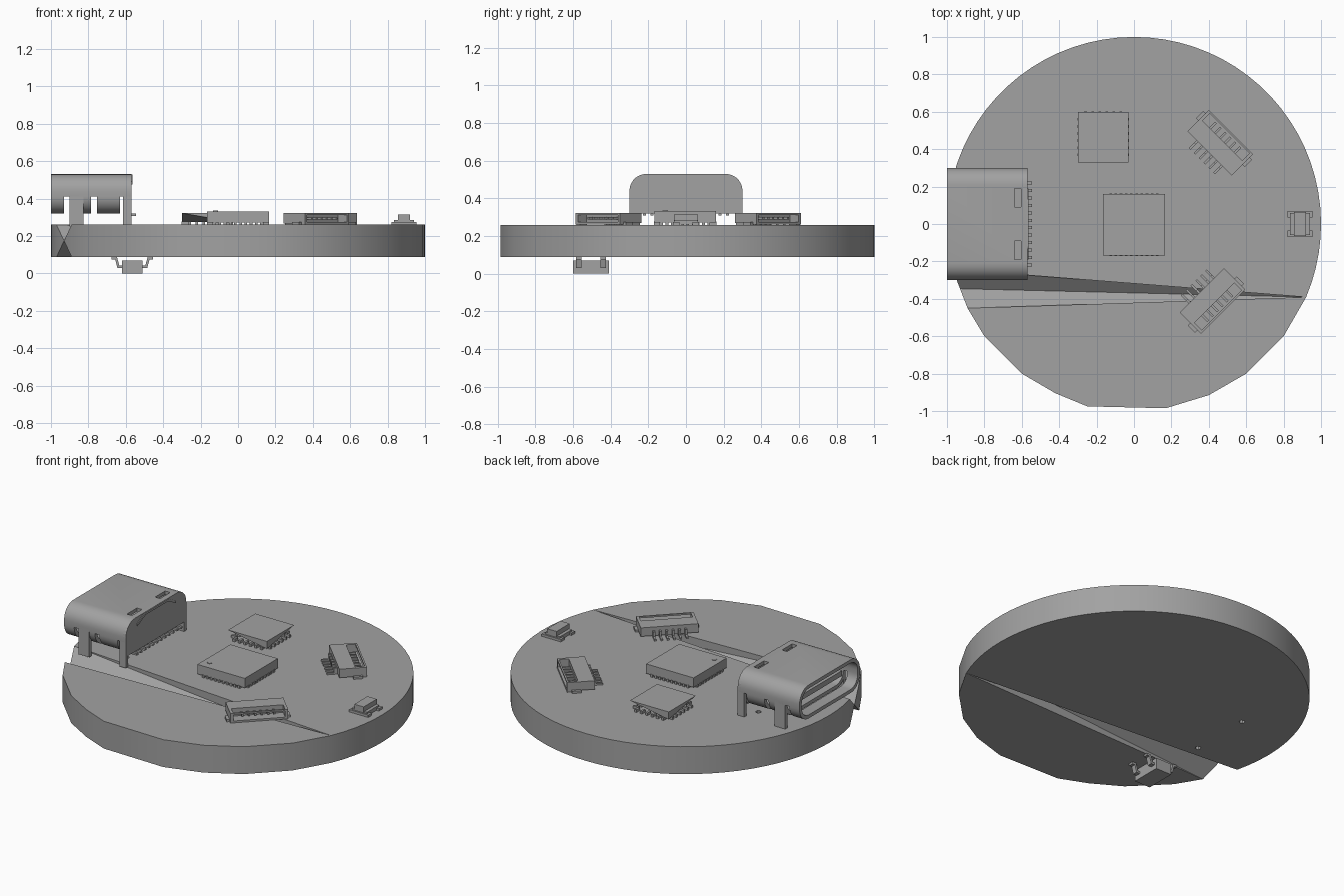
import bpy, bmesh, math
from mathutils import Matrix, Vector

if "Cube" in bpy.data.objects:
    bpy.data.objects.remove(bpy.data.objects["Cube"])

grey = bpy.data.materials.new("plain_grey")
grey.diffuse_color = (0.36, 0.36, 0.36, 1)
grey.use_nodes = True
grey.node_tree.nodes["Principled BSDF"].inputs["Base Color"].default_value = grey.diffuse_color


def finish(name, bm, smooth=False):
    bmesh.ops.recalc_face_normals(bm, faces=bm.faces)
    me = bpy.data.meshes.new(name)
    bm.to_mesh(me)
    bm.free()
    me.materials.append(grey)
    if smooth:
        me.shade_smooth()
        me.set_sharp_from_angle(angle=math.radians(30))
    ob = bpy.data.objects.new(name, me)
    bpy.context.collection.objects.link(ob)
    return ob


def boxes(name, parts, matrix=Matrix()):
    """One object made of boxes given as (x0, x1, y0, y1, z0, z1)."""
    bm = bmesh.new()
    for x0, x1, y0, y1, z0, z1 in parts:
        m = Matrix.Translation(((x0 + x1) / 2, (y0 + y1) / 2, (z0 + z1) / 2))
        m = matrix @ m @ Matrix.Diagonal((x1 - x0, y1 - y0, z1 - z0, 1))
        bmesh.ops.create_cube(bm, size=1, matrix=m)
    return finish(name, bm)


def prism(name, pts, axis, t0, t1):
    """Extrude a flat outline along x, y or z."""
    def place(p, t):
        return {"x": (t, *p), "y": (p[0], t, p[1]), "z": (*p, t)}[axis]
    bm = bmesh.new()
    lo = [bm.verts.new(place(p, t0)) for p in pts]
    hi = [bm.verts.new(place(p, t1)) for p in pts]
    bm.faces.new(lo)
    bm.faces.new(hi)
    for i in range(len(pts)):
        j = (i + 1) % len(pts)
        bm.faces.new((lo[i], lo[j], hi[j], hi[i]))
    return finish(name, bm)


def cut(target, cutter):
    cutter.hide_render = True
    cutter.display_type = 'WIRE'
    mod = target.modifiers.new("cut", 'BOOLEAN')
    mod.operation, mod.solver, mod.object = 'DIFFERENCE', 'EXACT', cutter


def circle(cx, cy, r, n):
    return [(cx + r * math.cos(2 * math.pi * i / n), cy + r * math.sin(2 * math.pi * i / n)) for i in range(n)]


# Round board, split by a tapering V groove on both faces
Z0, Z1 = 0.088, 0.26
ZM = (Z0 + Z1) / 2
start, end, n = math.radians(-23), math.radians(194), 46
back = [(math.cos(start + (end - start) * i / n), math.sin(start + (end - start) * i / n)) for i in range(n + 1)]
front = [(-.89, -.45), (-.8, -.6), (-.6, -.8), (-.42, -.905), (-.25, -.975),
         (.17, -.985), (.4, -.915), (.6, -.8), (.8, -.6)]
bm = bmesh.new()
outline = back + front
top = [bm.verts.new((*p, Z1)) for p in outline]
bot = [bm.verts.new((*p, Z0)) for p in outline]
a, b, count = n, n + 1, len(outline)
mid = bm.verts.new(((outline[a][0] + outline[b][0]) / 2, (outline[a][1] + outline[b][1]) / 2, ZM))
tip = bm.verts.new((*outline[0], ZM))
for ring in (top, bot):
    bm.faces.new(ring[:b])
    bm.faces.new(ring[b:] + [ring[0]])
    for k in (a, b):
        bm.faces.new((ring[k], mid, tip))
        bm.faces.new((ring[k], tip, ring[0]))
for i in range(count):
    j = (i + 1) % count
    if i == a:
        continue
    bm.faces.new((top[i], top[j], bot[j], bot[i]))
for k in (a, b):
    bm.faces.new((top[k], bot[k], mid))
board = finish("board", bm, True)
for s in (-1, 1):
    cut(board, prism("locating_hole_cutter", circle(-.64, .195 * s, .017, 8), "z", 0, .3))


# Port shell: rounded tube with side and top slots
def rounded(hy, hz, r, cz=.425, seg=7):
    pts = []
    for q, (sy, sz) in enumerate([(1, 1), (-1, 1), (-1, -1), (1, -1)]):
        for i in range(seg + 1):
            t = math.pi / 2 * (q + i / seg)
            pts.append((sy * (hy - r) + r * math.cos(t), cz + sz * (hz - r) + r * math.sin(t)))
    return pts


bm = bmesh.new()
outer, inner = rounded(.3, .105, .09), rounded(.278, .083, .07)
rings = [[bm.verts.new((x, *p)) for p in prof] for prof, x in
         ((outer, -.57), (outer, -1), (inner, -1), (inner, -.57))]
m = len(outer)
for r0, r1 in zip(rings, rings[1:] + rings[:1]):
    for i in range(m):
        j = (i + 1) % m
        bm.faces.new((r0[i], r0[j], r1[j], r1[i]))
shell = finish("port_shell", bm, True)
slots = [(x, x + .03, -.4, .4, .28, .41) for x in (-.93, -.785, -.63)]
slots += [(-.64, -.605, min(s * .09, s * .19), max(s * .09, s * .19), .48, .6) for s in (-1, 1)]
cut(shell, boxes("shell_slot_cutter", slots))

# Port back plate, bent retaining strip, legs, tongue and contacts
arch = [p for p in outer if p[1] > .425] + [(-.3, .32), (.3, .32)]
prism("port_back_plate", arch, "x", -.59, -.57)
strip = [(-.19, .475), (-.11, .515), (.11, .515), (.19, .475), (.19, .49), (.12, .528), (-.12, .528), (-.19, .49)]
prism("port_back_strip", strip, "x", -.572, -.565)
legs = []
for x0, x1 in ((-.9, -.825), (-.615, -.57)):
    legs += [(x0, x1, -.3, -.278, .25, .43), (x0, x1, .278, .3, .25, .43)]
boxes("port_legs", legs)
boxes("port_tongue", [(-.94, -.58, -.21, .21, .412, .445)])
boxes("port_contacts", [(-.59, -.545, -.22 + .04 * i - .008, -.22 + .04 * i + .008, .308, .32) for i in range(12)])


# Flat chips with edge pads
def pads(name, cx, cy, h, num):
    parts = []
    for i in range(num):
        t = (i - (num - 1) / 2) * 1.7 * h / num
        for s in (-1, 1):
            e0, e1 = sorted((s * (h - .03), s * (h + .004)))
            parts.append((cx + t - .007, cx + t + .007, cy + e0, cy + e1, .258, .277))
            parts.append((cx + e0, cx + e1, cy + t - .007, cy + t + .007, .258, .277))
    boxes(name, parts)


boxes("main_chip", [(-.165, .165, -.168, .16, .272, .332)])
prism("main_chip_dot", circle(-.12, -.11, .014, 12), "z", .33, .335)
pads("main_chip_pads", 0, -.004, .163, 10)

# Second chip: underside drops only at two opposite corners
bm = bmesh.new()
quad = [(-.3, .33), (-.03, .33), (-.03, .6), (-.3, .6)]
t = [bm.verts.new((*p, .322)) for p in quad]
low1, low3 = bm.verts.new((*quad[1], .275)), bm.verts.new((*quad[3], .275))
bm.faces.new(t)
for f in ((t[0], t[1], low1), (t[1], t[2], low1), (t[2], t[3], low3), (t[3], t[0], low3),
          (t[0], low1, low3), (t[2], low3, low1)):
    bm.faces.new(f)
finish("side_chip", bm)
pads("side_chip_pads", -.165, .465, .133, 6)

# Two angled wire sockets: body, open front frame, contacts and solder tails
body = [(-.167, .167, 0, .095, .268, .322), (-.167, .167, .095, .16, .262, .274),
        (-.167, .167, .15, .16, .312, .322)]
for s in (-1, 1):
    body.append((*sorted((s * .15, s * .167)), .095, .16, .262, .322))
    body.append((*sorted((s * .16, s * .185)), .08, .135, .259, .274))
pins = []
for i in range(6):
    u = (i - 2.5) * .037
    pins += [(u - .006, u + .006, -.06, .01, .259, .27), (u - .006, u + .006, -.02, .01, .259, .3),
             (u - .006, u + .006, .09, .14, .288, .3)]
for name, x, y, ang in (("rear", .405, .378, -45), ("front", .3625, -.355, -135)):
    mat = Matrix.Translation((x, y, 0)) @ Matrix.Rotation(math.radians(ang), 4, 'Z')
    boxes(name + "_socket_body", body, mat)
    boxes(name + "_socket_pins", pins, mat)

# Small lamp near the rim
boxes("lamp_base", [(.835, .94, -.06, .06, .262, .285)])
boxes("lamp_pads", [(.822, .955, -.07, -.035, .258, .275), (.822, .955, .035, .07, .258, .275)])
boxes("lamp_body", [(.855, .92, -.065, .065, .28, .315)])

# Bridge part under the board with bent legs
boxes("underside_body", [(-.62, -.51, -.6, -.41, 0, .07)])
for y0, y1 in ((-.585, -.555), (-.455, -.425)):
    for s in (-1, 1):
        leg = [(.045, .03), (.08, .03), (.092, .075), (.11, .075), (.11, .088), (.082, .088), (.07, .043), (.045, .043)]
        prism("underside_leg", [(-.565 + s * u, z) for u, z in leg], "y", y0, y1)
